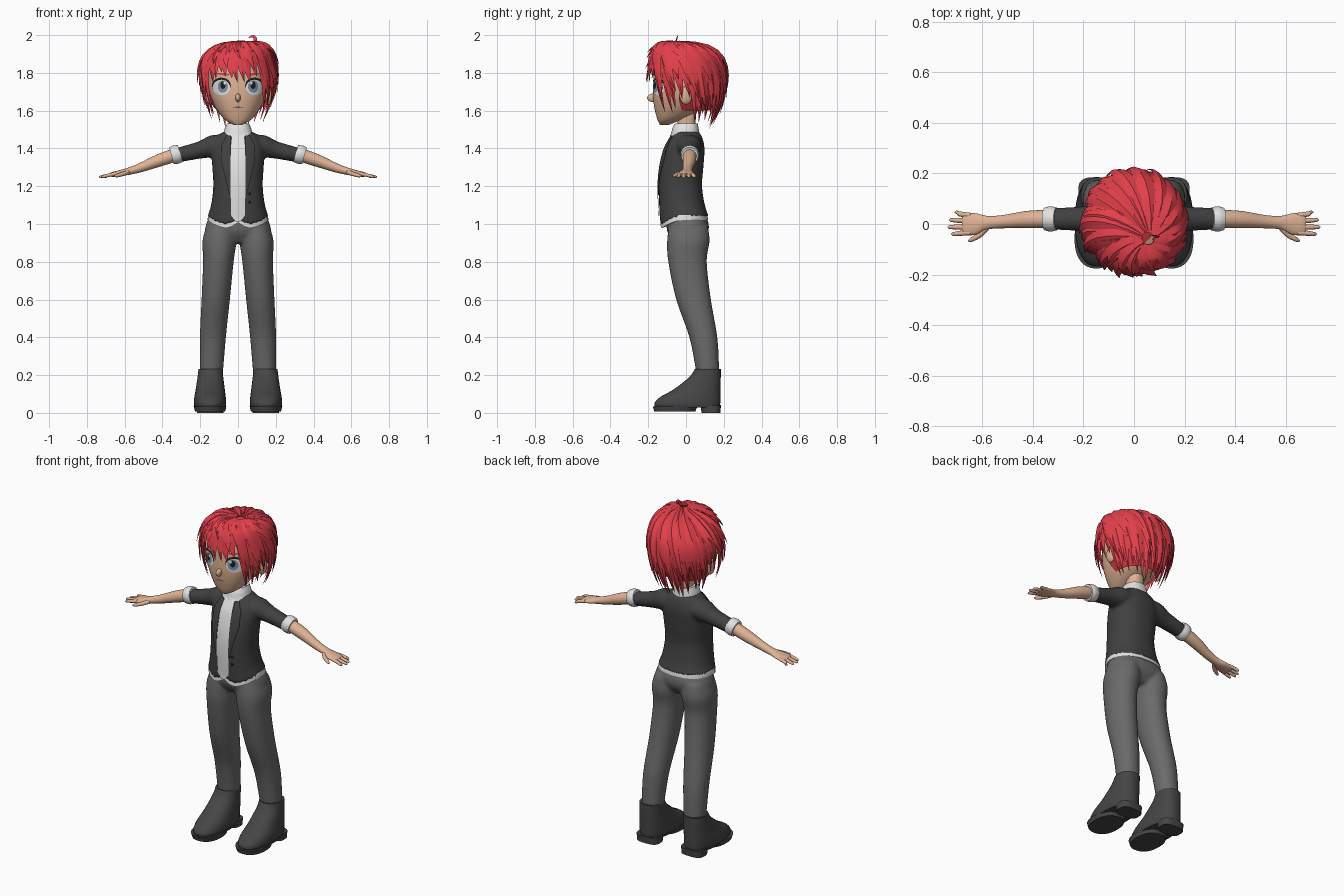
import bpy, bmesh, math, random
from mathutils import Vector

random.seed(7)
if "Cube" in bpy.data.objects:
    bpy.data.objects.remove(bpy.data.objects["Cube"], do_unlink=True)

X, Y = Vector((1, 0, 0)), Vector((0, 1, 0))
ARM_UP = Vector((0.26, 0, 0.965))


def material(name, r, g, b):
    m = bpy.data.materials.new(name)
    m.use_nodes = True
    m.diffuse_color = (r, g, b, 1)
    m.node_tree.nodes["Principled BSDF"].inputs["Base Color"].default_value = (r, g, b, 1)
    return m


skin = material("skin", 0.74, 0.45, 0.30)
red = material("hair red", 0.76, 0.05, 0.07)
jacket_grey = material("jacket charcoal", 0.052, 0.052, 0.054)
trouser_grey = material("trouser grey", 0.145, 0.145, 0.147)
shoe_grey = material("shoe charcoal", 0.06, 0.06, 0.06)
white = material("shirt white", 0.76, 0.76, 0.76)
eye_white = material("eye white", 0.88, 0.88, 0.88)
blue = material("iris blue grey", 0.20, 0.30, 0.42)
black = material("black", 0.012, 0.012, 0.014)
lip = material("mouth brown", 0.20, 0.08, 0.06)


def finish(name, bm, mat, angle=50, fix=True, voxel=0):
    """Turn a bmesh into a smooth-shaded object, optionally fused by remeshing."""
    if fix:
        bmesh.ops.recalc_face_normals(bm, faces=bm.faces)
    me = bpy.data.meshes.new(name)
    bm.to_mesh(me)
    bm.free()
    me.materials.append(mat)
    ob = bpy.data.objects.new(name, me)
    bpy.context.collection.objects.link(ob)
    if voxel:
        rm = ob.modifiers.new("fuse", 'REMESH')
        rm.mode, rm.voxel_size, rm.use_smooth_shade = 'VOXEL', voxel, True
        sm = ob.modifiers.new("soften", 'SMOOTH')
        sm.factor, sm.iterations = 0.5, 5
    else:
        bpy.ops.object.select_all(action='DESELECT')
        ob.select_set(True)
        bpy.context.view_layer.objects.active = ob
        bpy.ops.object.shade_smooth_by_angle(angle=math.radians(angle))
    return ob


def spline(rows, k=5):
    """Catmull-Rom interpolation of equal-length tuples."""
    out, n = [], len(rows)
    for i in range(n - 1):
        q = [rows[max(i - 1, 0)], rows[i], rows[i + 1], rows[min(i + 2, n - 1)]]
        for j in range(k):
            t = j / k
            out.append(tuple(0.5 * (2 * b + (c - a) * t + (2 * a - 5 * b + 4 * c - d) * t * t
                             + (3 * b - a - 3 * c + d) * t ** 3) for a, b, c, d in zip(*q)))
    return out + [tuple(rows[-1])]


def body(rows):
    """(z, centre x, half width, front y, back y) to loft sections."""
    return [(cx, (f + b) / 2, z, rx, (b - f) / 2) for z, cx, rx, f, b in rows]


def loft(bm, sections, u=X, w=Y, n=2.3, sx=1, seg=36, warp=None):
    """Skin superellipse rings (x, y, z, a, b) and close both ends."""
    def vert(p):
        p = warp(p) if warp else p
        return bm.verts.new((p.x * sx, p.y, p.z))
    rings, dense = [], spline(sections)
    for x, y, z, a, b in dense:
        ring = []
        for i in range(seg):
            c, s = math.cos(math.tau * i / seg), math.sin(math.tau * i / seg)
            pu = math.copysign(abs(c) ** (2 / n), c) * a
            pw = math.copysign(abs(s) ** (2 / n), s) * b
            ring.append(vert(Vector((x, y, z)) + u * pu + w * pw))
        rings.append(ring)
    for lo, hi in zip(rings, rings[1:]):
        for i in range(seg):
            bm.faces.new((lo[i], lo[(i + 1) % seg], hi[(i + 1) % seg], hi[i]))
    for ring, d in ((rings[0], dense[0]), (rings[-1], dense[-1])):
        mid = vert(Vector(d[:3]))
        for i in range(seg):
            bm.faces.new((ring[i], ring[(i + 1) % seg], mid))


def front_of(sections, n):
    """Return y of the front surface at (x, z)."""
    dense = sorted(spline(sections), key=lambda d: d[2])
    def y_at(x, z):
        lo, hi = dense[0], dense[-1]
        for a, b in zip(dense, dense[1:]):
            if a[2] <= z <= b[2]:
                lo, hi = a, b
        t = min(max((z - lo[2]) / max(hi[2] - lo[2], 1e-6), 0), 1)
        _, cy, _, rx, ry = [p + (q - p) * t for p, q in zip(lo, hi)]
        return cy - ry * max(0, 1 - abs(x / rx) ** n) ** (1 / n)
    return y_at


def drape(name, rows, surface, off, mat, sx=1):
    """Thin sheet of rows (z, x0, x1) lying on a front surface."""
    bm, grid, rows = bmesh.new(), [], sorted(rows)
    for a, b in zip(rows, rows[1:]):
        for j in range(6):
            z, x0, x1 = [p + (q - p) * j / 5 for p, q in zip(a, b)]
            x0, x1 = sorted((x0 * sx, x1 * sx))
            xs = [x0 + (x1 - x0) * i / 10 for i in range(11)]
            grid.append([bm.verts.new((x, surface(x, z) - off, z)) for x in xs])
    for lo, hi in zip(grid, grid[1:]):
        for i in range(10):
            bm.faces.new((lo[i], lo[i + 1], hi[i + 1], hi[i]))
    bmesh.ops.remove_doubles(bm, verts=bm.verts, dist=1e-5)
    finish(name, bm, mat, fix=False)


def oval(cx, cz, rx, rz):
    angles = [math.pi * (k / 12 - 0.5) for k in range(13)]
    return [(cz + rz * math.sin(a), cx - rx * math.cos(a), cx + rx * math.cos(a)) for a in angles]


def ball(bm, centre, radii, sx=1):
    vs = bmesh.ops.create_uvsphere(bm, u_segments=24, v_segments=14, radius=1)["verts"]
    for v in vs:
        v.co = Vector([c + p * r for c, p, r in zip(centre, v.co, radii)])
        v.co.x *= sx


# Jacket: torso and sleeves fused, hem dipping at the front
def hem(p):
    k = min(max((1.1 - p.z) / 0.06, 0), 1)
    drop = 0.045 * min(max(-p.y / 0.13, 0), 1) ** 2
    notch = 0.03 * max(0, 1 - abs(p.x) / 0.05) if p.y < -0.05 else 0
    return Vector((p.x, p.y, p.z - k * (drop - notch)))


torso = body([(1.04, 0, .163, -.138, .12), (1.1, 0, .143, -.142, .1), (1.2, 0, .131, -.145, .085),
              (1.3, 0, .136, -.137, .092), (1.4, 0, .14, -.112, .098),
              (1.46, 0, .115, -.08, .085), (1.49, 0, .075, -.06, .065)])
sleeve = [(.05, .012, 1.418, .07, .058), (.13, .016, 1.411, .066, .06),
          (.2, .02, 1.392, .05, .046), (.33, .02, 1.362, .042, .038)]
bm = bmesh.new()
loft(bm, torso, warp=hem)
for side in (1, -1):
    loft(bm, sleeve, Y, ARM_UP, 2, side)
finish("jacket", bm, jacket_grey, voxel=0.009)

# Shirt: hem below the jacket, front panel, collar and rolled cuffs
bm = bmesh.new()
loft(bm, body([(1.022, 0, .161, -.135, .117), (1.05, 0, .157, -.133, .112),
               (1.08, 0, .14, -.13, .1)]), warp=hem)
finish("shirt_hem", bm, white)
chest = front_of(torso, 2.3)
drape("shirt_front", [(1.012, -.012, .012), (1.045, -.036, .036), (1.2, -.04, .04),
                      (1.4, -.038, .038), (1.478, -.03, .03)], chest, 0.006, white)


def collar_dip(p):
    dip = 0.025 * max(0, -p.y / 0.08) * max(0, 1 - abs(abs(p.x) - 0.03) / 0.05)
    return Vector((p.x, p.y, p.z - (dip if p.z < 1.5 else 0)))


bm = bmesh.new()
loft(bm, body([(1.475, 0, .078, -.085, .072), (1.505, 0, .07, -.073, .067),
               (1.533, 0, .058, -.058, .062)]), warp=collar_dip)
finish("collar", bm, white)
for side, label in ((1, "left"), (-1, "right")):
    bm = bmesh.new()
    loft(bm, [(.306, .02, 1.373, .045, .046), (.33, .02, 1.367, .05, .05),
              (.352, .02, 1.361, .045, .046)], Y, ARM_UP, 2, side)
    finish(label + "_cuff", bm, white)

    # Lapels with a dark seam beneath
    lapel = [(1.15, .039, .042), (1.25, .041, .066), (1.34, .041, .088),
             (1.42, .04, .084), (1.468, .038, .058)]
    drape(label + "_lapel_seam", [(z, a, b + .004) for z, a, b in lapel], chest, 0.006, black, side)
    drape(label + "_lapel", lapel, chest, 0.009, jacket_grey, side)

# Buttons
for z in (1.115, 1.16):
    drape("button", oval(.062, z, .009, .009), chest, 0.007, black)

# Trousers: pelvis and legs fused
bm = bmesh.new()
loft(bm, body([(.9, 0, .12, -.06, .08), (.95, 0, .172, -.095, .115), (1.0, 0, .168, -.104, .12),
               (1.05, 0, .145, -.1, .1)]))
leg = body([(.22, .14, .061, .053, .176), (.4, .133, .069, .018, .166), (.6, .118, .075, -.052, .132),
            (.8, .104, .081, -.094, .11), (.91, .098, .09, -.1, .125), (.99, .088, .078, -.09, .115)])
for side in (1, -1):
    loft(bm, leg, n=2.1, sx=side)
finish("trousers", bm, trouser_grey, voxel=0.009)

# Shoes with welted sole and heel
for side, label in ((1, "left"), (-1, "right")):
    bm = bmesh.new()
    loft(bm, body([(.03, .148, .082, -.165, .178), (.055, .148, .085, -.165, .182),
                   (.085, .148, .083, -.135, .183), (.125, .147, .077, -.065, .183),
                   (.19, .146, .068, .018, .184), (.232, .145, .064, .046, .184)]), sx=side)
    finish(label + "_shoe", bm, shoe_grey)
    bm = bmesh.new()
    loft(bm, body([(.008, .148, .08, -.168, .05), (.035, .148, .087, -.176, .06)]), sx=side)
    loft(bm, body([(.028, .148, .082, -.16, .183), (.042, .148, .086, -.168, .186)]), sx=side)
    loft(bm, body([(0, .148, .07, .082, .182), (.04, .148, .072, .078, .185)]), n=3, sx=side)
    finish(label + "_sole", bm, shoe_grey, 35)

    # Bare forearm, hand, fingers and thumb
    bm = bmesh.new()
    loft(bm, [(.32, .02, 1.37, .036, .036), (.42, .018, 1.336, .034, .033), (.52, .009, 1.297, .026, .024),
              (.58, .005, 1.279, .027, .019), (.625, 0, 1.269, .042, .016),
              (.665, -.001, 1.262, .043, .013), (.678, -.001, 1.26, .036, .008)], Y, ARM_UP, 2, side)
    for y0, y1, tip in ((.034, .046, .708), (.012, .016, .73), (-.012, -.012, .736), (-.034, -.04, .722)):
        loft(bm, [(.645, y0, 1.266, .01, .01), (.69, (y0 + y1) / 2, 1.257, .01, .0095),
                  (tip - .008, y1, 1.25, .0075, .007), (tip, y1, 1.248, .002, .002)],
             Y, ARM_UP, 2, side, 10)
    loft(bm, [(.575, -.008, 1.276, .016, .013), (.605, -.04, 1.266, .013, .011),
              (.64, -.06, 1.256, .01, .009), (.655, -.066, 1.252, .003, .003)], Y, ARM_UP, 2, side, 12)
    finish(label + "_forearm", bm, skin)

# Head with nose, ears and neck
skull = body([(1.525, 0, .022, -.138, -.09), (1.55, 0, .066, -.15, -.03), (1.59, 0, .102, -.162, .05),
              (1.63, 0, .126, -.17, .1), (1.68, 0, .146, -.175, .13), (1.75, 0, .158, -.174, .155),
              (1.83, 0, .155, -.165, .155), (1.9, 0, .12, -.125, .12), (1.94, 0, .05, -.05, .05)])
bm = bmesh.new()
loft(bm, skull, seg=48)
ball(bm, (0, -.176, 1.668), (.014, .03, .022))
for side in (1, -1):
    ball(bm, (.163, .0, 1.68), (.02, .034, .048), side)
loft(bm, body([(1.45, 0, .05, -.048, .052), (1.52, 0, .045, -.045, .05), (1.6, 0, .047, -.045, .055)]))
finish("head", bm, skin)

# Painted face
face = front_of(skull, 2.3)
for side, label in ((1, "left"), (-1, "right")):
    for part, shape, off, mat in (
            ("lash", oval(.088, 1.734, .05, .041), .002, black),
            ("eye_white", oval(.088, 1.723, .046, .041), .004, eye_white),
            ("iris", oval(.08, 1.728, .027, .033), .006, blue),
            ("pupil", oval(.08, 1.735, .014, .02), .0075, black),
            ("eye_shine", oval(.07, 1.746, .007, .008), .009, eye_white),
            ("brow", [(1.786, .05, .075), (1.793, .045, .115), (1.8, .085, .12)], .003, red)):
        drape(label + "_" + part, shape, face, off, mat, side)
drape("mouth", oval(0, 1.618, .028, .003), face, .003, lip)

# Hair: a cap plus swirling tapered locks
bm = bmesh.new()
ball(bm, (0, .006, 1.755), (.178, .187, .197))
cut = [v for v in bm.verts if v.co.z < 1.6 or (v.co.z < 1.82 and v.co.y < -.04)]
bmesh.ops.delete(bm, geom=cut, context='VERTS')
finish("hair_cap", bm, red, fix=False)

PROFILE = spline([(.0, 1.955), (.1, 1.94), (.163, 1.89), (.19, 1.81), (.192, 1.73),
                  (.178, 1.65), (.15, 1.57), (.115, 1.5)], 8)


def strand(bm, pts, normals, width):
    """Tapered ridge-backed strip ending in a point."""
    rings, n = [], len(pts) - 1
    for i, (p, nor) in enumerate(zip(pts, normals)):
        tangent = (pts[min(i + 1, n)] - pts[max(i - 1, 0)]).normalized()
        side = tangent.cross(nor).normalized()
        s = i / n
        w = width * max(0.02, min(1, 0.45 + 1.6 * s) * (1 - s ** 2.2))
        rings.append([bm.verts.new(p + q) for q in (side * w, nor * w * .38, -side * w, -nor * w * .3)])
    for a, b in zip(rings, rings[1:]):
        for i in range(4):
            bm.faces.new((a[i], a[(i + 1) % 4], b[(i + 1) % 4], b[i]))
    bm.faces.new(rings[0])
    bm.faces.new(rings[-1])


def lock(bm, d, start, tip_z, width, raise_by, lift, swirl):
    end = min(i for i, p in enumerate(PROFILE) if p[1] <= tip_z)
    pts = []
    for j in range(10):
        s = j / 9
        t = start + (end - start) * s
        i = min(int(t), len(PROFILE) - 2)
        r, z = [a + (b - a) * (t - i) for a, b in zip(PROFILE[i], PROFILE[i + 1])]
        r += raise_by + lift * s ** 3
        a, k = d - swirl * (1 - s), max(0, 1 - t / 22) ** 1.5
        pts.append(Vector((r * math.sin(a) + .06 * k, -r * 1.04 * math.cos(a) - .06 * k, z + raise_by * .6)))
    strand(bm, pts, [(p - Vector((0, 0, 1.72))).normalized() for p in pts], width)


def tip_height(d):
    """Fringe at the front, long by the cheeks, short over ears, longest at the nape."""
    a = abs(math.degrees(math.remainder(d, math.tau)))
    base = 1.77 if a < 50 else 1.6 if a < 78 else 1.67 if a < 100 else 1.56 if a < 140 else 1.525
    return base + random.uniform(-.02, .03)


bm = bmesh.new()
for count, start, width, out, rise, swirl in ((34, 7, .032, .0, 0, .25), (26, 3, .034, .009, .06, .4),
                                              (19, 1, .036, .016, .13, .55)):
    for i in range(count):
        d = math.tau * (i + random.uniform(-.25, .25)) / count
        tip = min(tip_height(d) + rise * random.uniform(.7, 1.4), 1.9)
        lock(bm, d, start, tip, width * random.uniform(.85, 1.15), out, random.uniform(0, .018), swirl)
finish("hair_locks", bm, red, 40)

# Stray curl on the crown
bm = bmesh.new()
curl = [Vector(p) for p in spline([(.075, -.06, 1.945), (.092, -.05, 1.975), (.08, -.045, 1.994),
                                   (.055, -.045, 1.985)], 4)]
strand(bm, curl, [-Y] * len(curl), .011)
finish("crown_curl", bm, red)
